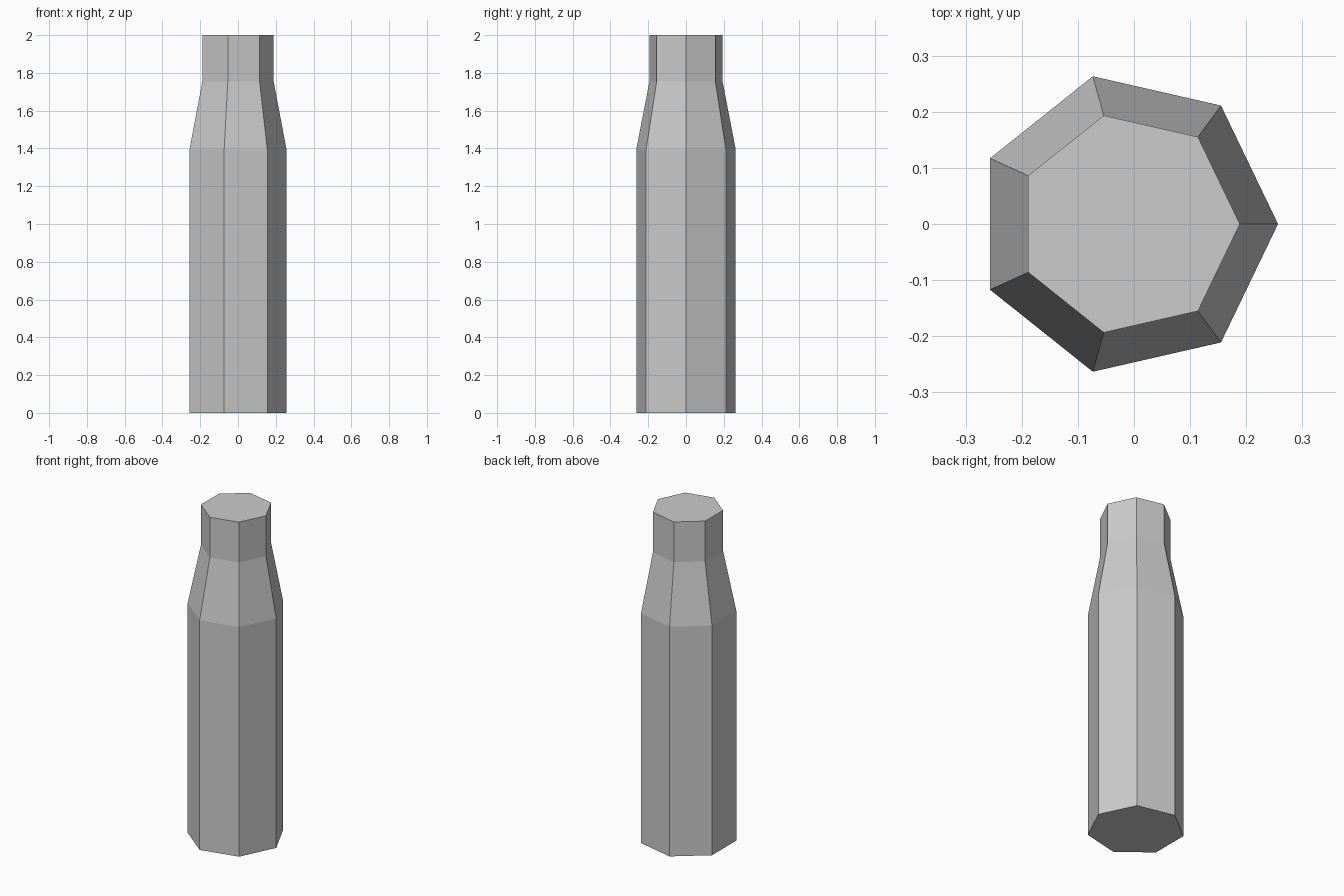
import bpy
import bmesh
from math import cos, sin, tau

if "Cube" in bpy.data.objects:
    bpy.data.objects.remove(bpy.data.objects["Cube"])

SIDES = 7
RADIUS = 0.27
OFFSET = -0.0133  # centres the heptagon's bounds on x = 0

# Profile: (height, scale) for base, shoulder, neck, top
PROFILE = [(0.0, 1.0), (1.395, 1.0), (1.755, 0.735), (2.0, 0.735)]

bm = bmesh.new()


def ring(z, scale):
    return [bm.verts.new((scale * (OFFSET + RADIUS * cos(tau * i / SIDES)),
                          scale * RADIUS * sin(tau * i / SIDES), z))
            for i in range(SIDES)]


rings = [ring(z, s) for z, s in PROFILE]

# Side walls
for low, high in zip(rings, rings[1:]):
    for i in range(SIDES):
        j = (i + 1) % SIDES
        bm.faces.new((low[i], low[j], high[j], high[i]))

# Flat base and top
bm.faces.new(rings[0][::-1])
bm.faces.new(rings[-1])

mesh = bpy.data.meshes.new("bottle_body")
bm.to_mesh(mesh)
bm.free()
bpy.context.collection.objects.link(bpy.data.objects.new("bottle_body", mesh))
